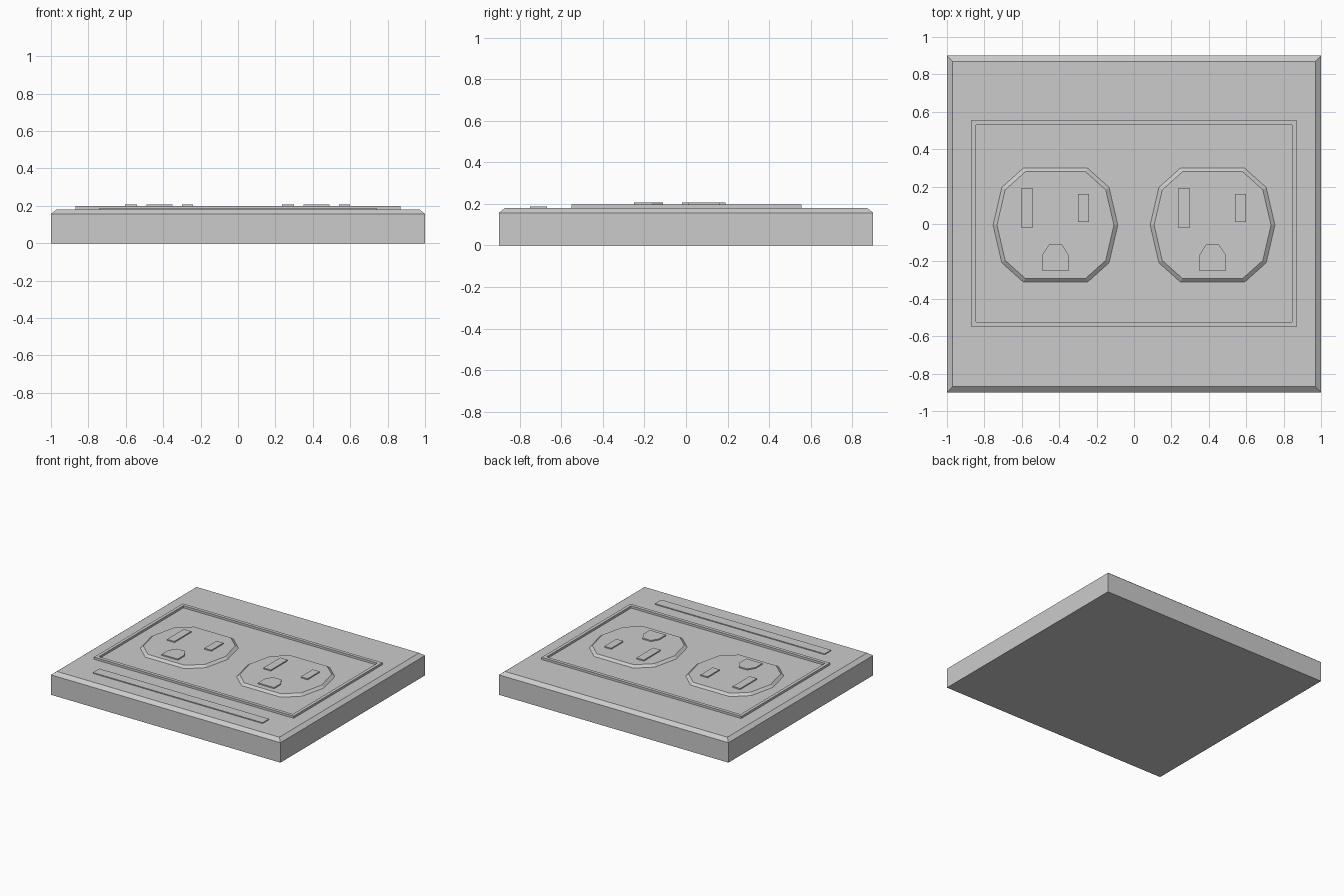
import bpy, bmesh

if "Cube" in bpy.data.objects:
    bpy.data.objects.remove(bpy.data.objects["Cube"])

grey = bpy.data.materials.new("light_grey")
grey.diffuse_color = (0.6, 0.6, 0.6, 1)
grey.use_nodes = True
grey.node_tree.nodes["Principled BSDF"].inputs["Base Color"].default_value = grey.diffuse_color


def loft(name, rings, inward_walls=False):
    """Closed solid from (outline, z) rings, listed bottom to top, counterclockwise."""
    bm = bmesh.new()
    loops = [[bm.verts.new((x, y, z)) for x, y in pts] for pts, z in rings]
    bm.faces.new(loops[0][::-1])
    bm.faces.new(loops[-1])
    for a, b in zip(loops, loops[1:]):
        n = len(a)
        for i in range(n):
            j = (i + 1) % n
            f = bm.faces.new((a[i], a[j], b[j], b[i]))
            if inward_walls:
                f.normal_flip()
    return finish(name, bm)


def finish(name, bm):
    me = bpy.data.meshes.new(name)
    bm.to_mesh(me)
    bm.free()
    me.materials.append(grey)
    ob = bpy.data.objects.new(name, me)
    bpy.context.collection.objects.link(ob)
    return ob


def rect(x0, x1, y0, y1):
    return [(x0, y0), (x1, y0), (x1, y1), (x0, y1)]


def shift(pts, dx, dy=0):
    return [(x + dx, y + dy) for x, y in pts]


# wall plate with chamfered top edge
loft("plate", [(rect(-1, 1, -.9, .9), 0),
               (rect(-1, 1, -.9, .9), .157),
               (rect(-.97, .97, -.87, .87), .181)])

# thin raised border around the outlets
bm = bmesh.new()
outer, inner = rect(-.87, .87, -.55, .555), rect(-.845, .845, -.523, .528)
lo, li, ho, hi = [[bm.verts.new((x, y, z)) for x, y in pts]
                  for pts, z in ((outer, .178), (inner, .178), (outer, .198), (inner, .198))]
for i in range(4):
    j = (i + 1) % 4
    for f in ((lo[i], lo[j], ho[j], ho[i]), (li[j], li[i], hi[i], hi[j]),
              (ho[i], ho[j], hi[j], hi[i]), (lo[j], lo[i], li[i], li[j])):
        bm.faces.new(f)
finish("border", bm)

# label strip
loft("strip", [(rect(-.74, .74, -.75, -.67), .178), (rect(-.74, .74, -.75, -.67), .188)])

# two ten-sided outlet faces, each with two slots and a ground pin
big = [(.336, 0), (.289, .203), (.173, .307), (-.173, .307), (-.289, .203),
       (-.336, 0), (-.289, -.203), (-.173, -.307), (.173, -.307), (.289, -.203)]
small = [(x * .93, y * .93) for x, y in big]
ground = [(-.07, -.25), (.07, -.25), (.07, -.165), (.035, -.11), (-.035, -.11), (-.07, -.165)]
for side, cx in (("left", -.42), ("right", .42)):
    loft(side + "_outlet_face", [(shift(big, cx, -.006), .179),
                                 (shift(small, cx, -.006), .198)], inward_walls=True)
    for part, pts in (("long_slot", rect(-.185, -.12, -.02, .19)),
                      ("short_slot", rect(.12, .18, .01, .16)),
                      ("ground_pin", ground)):
        pts = shift(pts, cx)
        loft(side + "_" + part, [(pts, .19), (pts, .207)])
